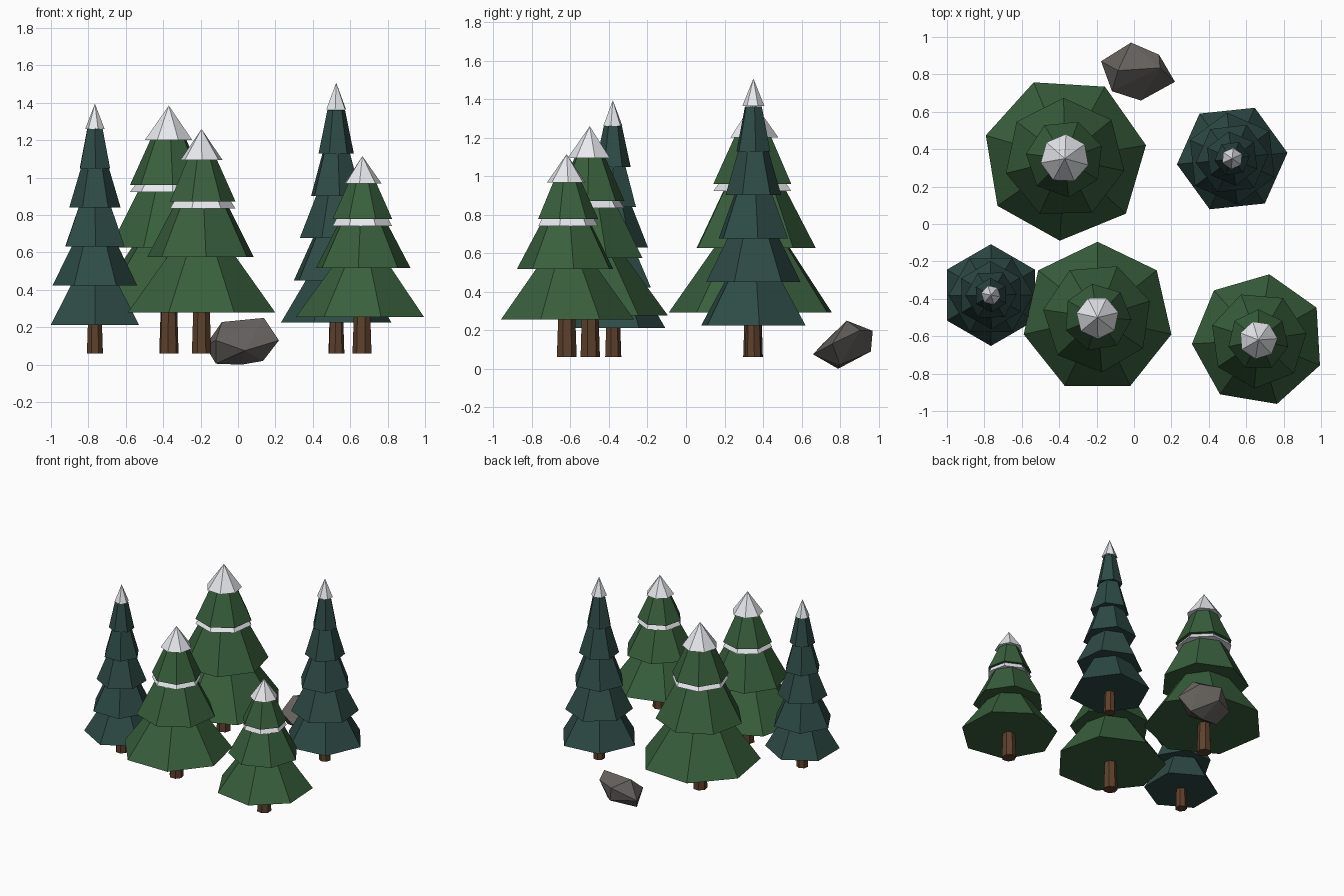
import bpy, bmesh
from math import cos, sin, radians, tau

if "Cube" in bpy.data.objects:
    bpy.data.objects.remove(bpy.data.objects["Cube"])


def material(name, rgb):
    m = bpy.data.materials.new(name)
    m.diffuse_color = (*rgb, 1)
    m.use_nodes = True
    m.node_tree.nodes["Principled BSDF"].inputs["Base Color"].default_value = m.diffuse_color
    return m


GREEN = material("pine_green", (0.04, 0.115, 0.045))
TEAL = material("fir_green", (0.027, 0.07, 0.06))
BARK = material("bark", (0.11, 0.052, 0.025))
SNOW = material("snow", (0.8, 0.82, 0.85))
STONE = material("stone", (0.13, 0.12, 0.11))


def finish(bm, name, mat):
    bmesh.ops.recalc_face_normals(bm, faces=bm.faces)
    me = bpy.data.meshes.new(name)
    bm.to_mesh(me)
    bm.free()
    me.materials.append(mat)
    ob = bpy.data.objects.new(name, me)
    bpy.context.collection.objects.link(ob)
    return ob


def frustum(name, mat, x, y, z0, z1, r0, r1, sides, turn):
    """Closed flat-sided frustum, or a cone when r1 is 0."""
    bm = bmesh.new()

    def ring(z, r):
        return [bm.verts.new((x + r * cos(turn + tau * i / sides),
                              y + r * sin(turn + tau * i / sides), z)) for i in range(sides)]

    low = ring(z0, r0)
    bm.faces.new(low)
    if r1:
        high = ring(z1, r1)
        bm.faces.new(high)
    else:
        tip = bm.verts.new((x, y, z1))
    for i in range(sides):
        j = (i + 1) % sides
        if r1:
            bm.faces.new((low[i], low[j], high[j], high[i]))
        else:
            bm.faces.new((low[i], low[j], tip))
    return finish(bm, name, mat)


def tree(name, mat, x, y, r, sides, angle, tiers, z0, step, last, lower, cap, ring):
    """Stacked skirts; last = top skirt size ratio, lower/top = taper."""
    a = radians(angle)
    # trunk
    tr = 0.053 if ring else 0.044
    frustum(name + "_trunk", BARK, x, y, 0.06, z0 + 0.1, tr, tr * 0.8, 7, a)
    # foliage skirts, each turned a little from the one below
    for i in range(tiers):
        z = z0 + i * step
        ri = r * (1 + (last - 1) * i / (tiers - 1))
        turn = a + 0.53 * i
        top = i == tiers - 1
        h, k = (1.03, 0.25 if ring else 0.5) if top else (1.2, lower)
        frustum(f"{name}_skirt_{i + 1}", mat, x, y, z, z + step * h, ri, ri * k, sides, turn)
        # snow band peeking out under the top skirt
        if top and ring:
            frustum(name + "_snow_band", SNOW, x, y, z - 0.038, z + 0.02,
                    ri * 1.0, ri * 0.8, sides, turn)
    # snow cap
    cz, tip, cr = cap
    frustum(name + "_snow_cap", SNOW, x, y, cz, tip, cr, 0, sides, turn + 0.3)


# broad pines
tree("back_pine", GREEN, -0.37, 0.35, 0.44, 7, -93.5, 3, 0.293, 0.334, 0.475, 0.36,
     (1.2, 1.385, 0.131), True)
tree("middle_pine", GREEN, -0.195, -0.5, 0.405, 7, 90, 3, 0.278, 0.297, 0.45, 0.36,
     (1.095, 1.26, 0.115), True)
tree("right_pine", GREEN, 0.665, -0.62, 0.356, 7, 80.5, 3, 0.255, 0.262, 0.46, 0.36,
     (0.968, 1.115, 0.103), True)

# narrow firs
tree("left_fir", TEAL, -0.765, -0.38, 0.272, 6, 90, 5, 0.213, 0.209, 0.34, 0.46,
     (1.26, 1.395, 0.053), False)
tree("right_fir", TEAL, 0.525, 0.35, 0.297, 6, 6, 5, 0.225, 0.226, 0.32, 0.46,
     (1.364, 1.508, 0.058), False)

# faceted boulder
bm = bmesh.new()
for p in [(-.176, .87, .1), (-.016, .97, .197), (.134, .905, .2), (.139, .835, .25),
          (-.086, .82, .228), (.219, .76, .13), (.037, .66, .075), (-.118, .71, .13),
          (.134, .8, .02), (-.118, .79, .005), (0, .96, .09), (.02, .79, 0)]:
    bm.verts.new(p)
bmesh.ops.convex_hull(bm, input=bm.verts)
finish(bm, "boulder", STONE)
